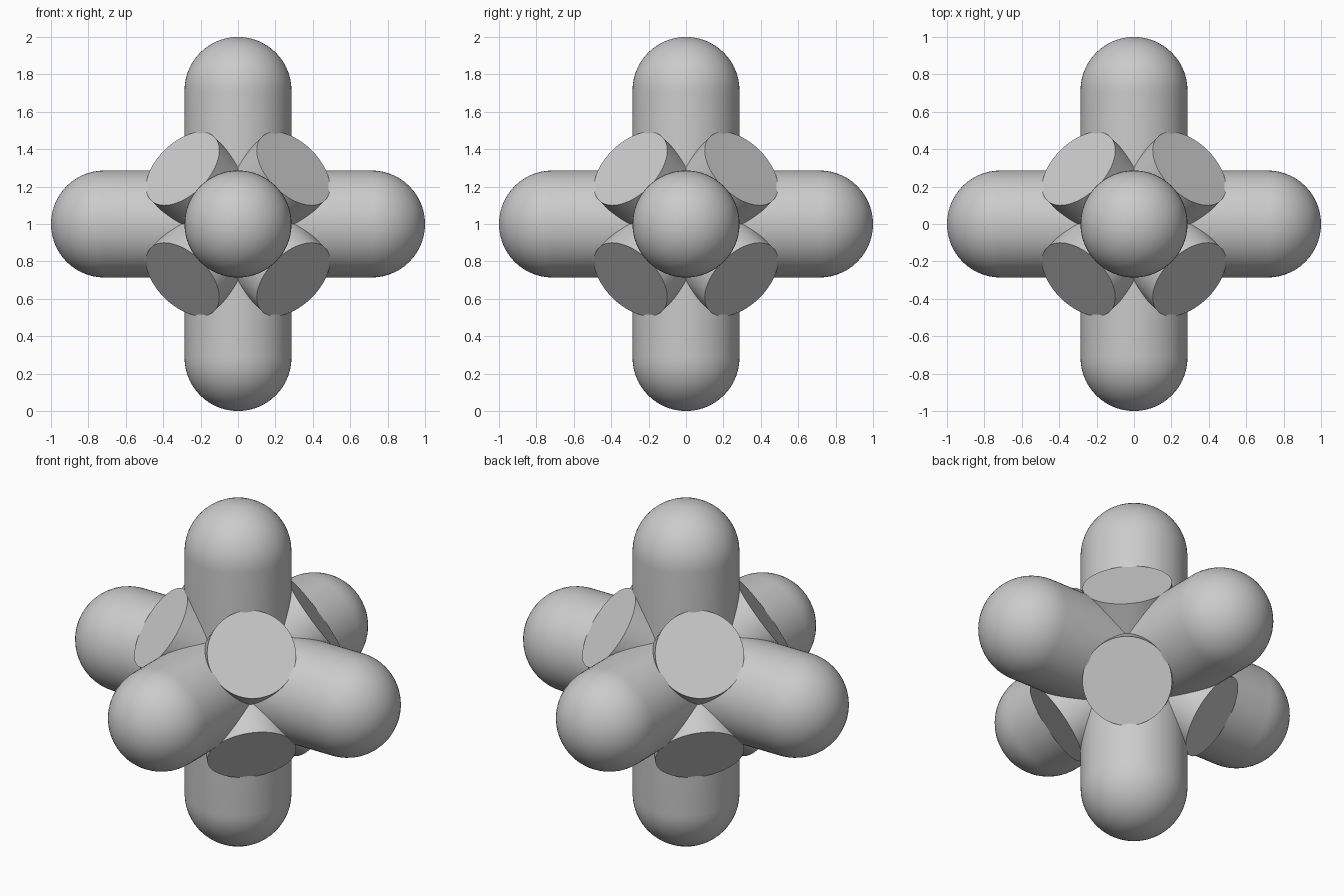
import bpy, bmesh
from math import sin, cos, pi, sqrt, radians
from mathutils import Vector, Matrix

if "Cube" in bpy.data.objects:
    bpy.data.objects.remove(bpy.data.objects["Cube"])

CENTRE = Vector((0, 0, 1))
ARM_R = 0.286      # rounded arm radius
STUB_R = 0.24      # flat-ended stub radius
STUB_L = 0.296 * sqrt(3)   # stub reach from the centre


def finish(name, bm, direction):
    """Turn a z-aligned bmesh into an object pointing along direction."""
    rot = Vector(direction).to_track_quat('Z', 'Y').to_matrix().to_4x4()
    bm.transform(Matrix.Translation(CENTRE) @ rot)
    bmesh.ops.recalc_face_normals(bm, faces=bm.faces)
    mesh = bpy.data.meshes.new(name)
    bm.to_mesh(mesh)
    bm.free()
    obj = bpy.data.objects.new(name, mesh)
    bpy.context.collection.objects.link(obj)
    bpy.ops.object.select_all(action='DESELECT')
    obj.select_set(True)
    bpy.context.view_layer.objects.active = obj
    bpy.ops.object.shade_smooth_by_angle(angle=radians(30))


def rounded_bar(name, direction):
    """Capsule spanning the whole model, spun from a half profile."""
    bm = bmesh.new()
    n = 14
    arc = [(ARM_R * sin(i * pi / 2 / n), 1 - ARM_R + ARM_R * cos(i * pi / 2 / n))
           for i in range(n + 1)]
    profile = arc + [(r, -z) for r, z in reversed(arc)]
    verts = [bm.verts.new((r, 0, z)) for r, z in profile]
    edges = [bm.edges.new(pair) for pair in zip(verts, verts[1:])]
    bmesh.ops.spin(bm, geom=verts + edges, cent=(0, 0, 0), axis=(0, 0, 1),
                   angle=2 * pi, steps=64)
    bmesh.ops.remove_doubles(bm, verts=bm.verts, dist=1e-4)
    finish(name, bm, direction)


def flat_bar(name, direction):
    """Plain cylinder through the centre, showing a flat stub at each end."""
    bm = bmesh.new()
    bmesh.ops.create_cone(bm, cap_ends=True, segments=64, radius1=STUB_R,
                          radius2=STUB_R, depth=2 * STUB_L)
    finish(name, bm, direction)


# Three rounded bars along the axes give six arms
for axis, d in {"x": (1, 0, 0), "y": (0, 1, 0), "z": (0, 0, 1)}.items():
    rounded_bar("rounded_arms_" + axis, d)

# Four flat-ended bars along the diagonals give eight stubs
for i, (sx, sy) in enumerate([(1, 1), (-1, 1), (-1, -1), (1, -1)]):
    flat_bar(f"diagonal_stubs_{i + 1}", (sx, sy, 1))
